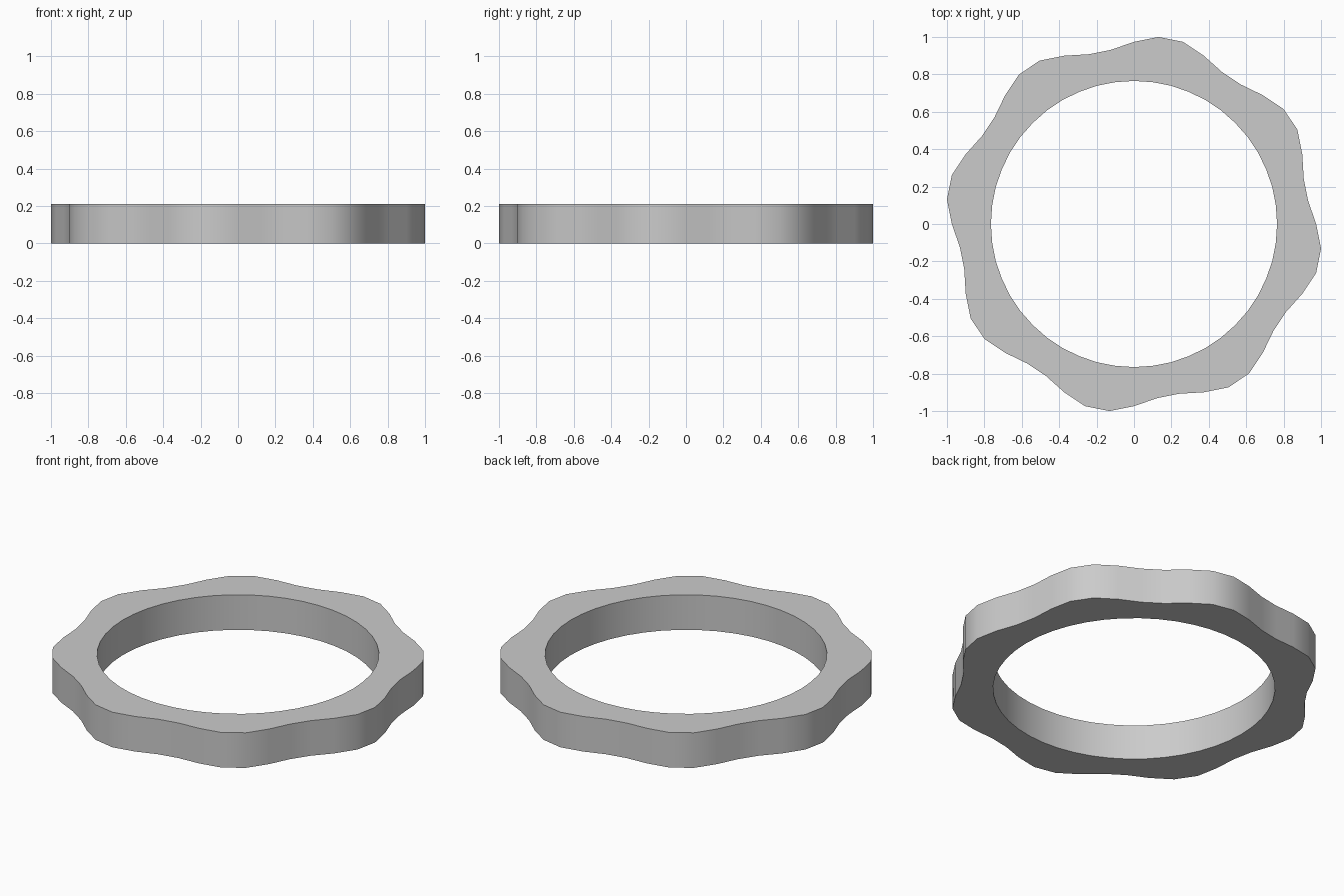
import bpy, bmesh, math

if "Cube" in bpy.data.objects:
    bpy.data.objects.remove(bpy.data.objects["Cube"])

SEGMENTS, LOBES = 48, 8
MEAN_R, WAVE, INNER_R, HEIGHT = 0.974, 0.04, 0.765, 0.21

bm = bmesh.new()


def ring(radius, z):
    verts = []
    for i in range(SEGMENTS):
        a = 2 * math.pi * i / SEGMENTS
        r = radius(a)
        verts.append(bm.verts.new((r * math.cos(a), r * math.sin(a), z)))
    return verts


def wavy(a):
    return MEAN_R - WAVE * math.sin(LOBES * a)


def bore(a):
    return INNER_R


# Closed rectangular section: outer wall, top, bore, underside
loops = [ring(wavy, 0), ring(wavy, HEIGHT), ring(bore, HEIGHT), ring(bore, 0)]
for k in range(4):
    a, b = loops[k], loops[(k + 1) % 4]
    for i in range(SEGMENTS):
        j = (i + 1) % SEGMENTS
        bm.faces.new((a[i], a[j], b[j], b[i]))
bmesh.ops.recalc_face_normals(bm, faces=bm.faces)

# Eight-lobed grip ring
mesh = bpy.data.meshes.new("lobed_ring")
bm.to_mesh(mesh)
bm.free()
obj = bpy.data.objects.new("lobed_ring", mesh)
bpy.context.collection.objects.link(obj)
bpy.context.view_layer.objects.active = obj
obj.select_set(True)
bpy.ops.object.shade_smooth_by_angle(angle=math.radians(35))
